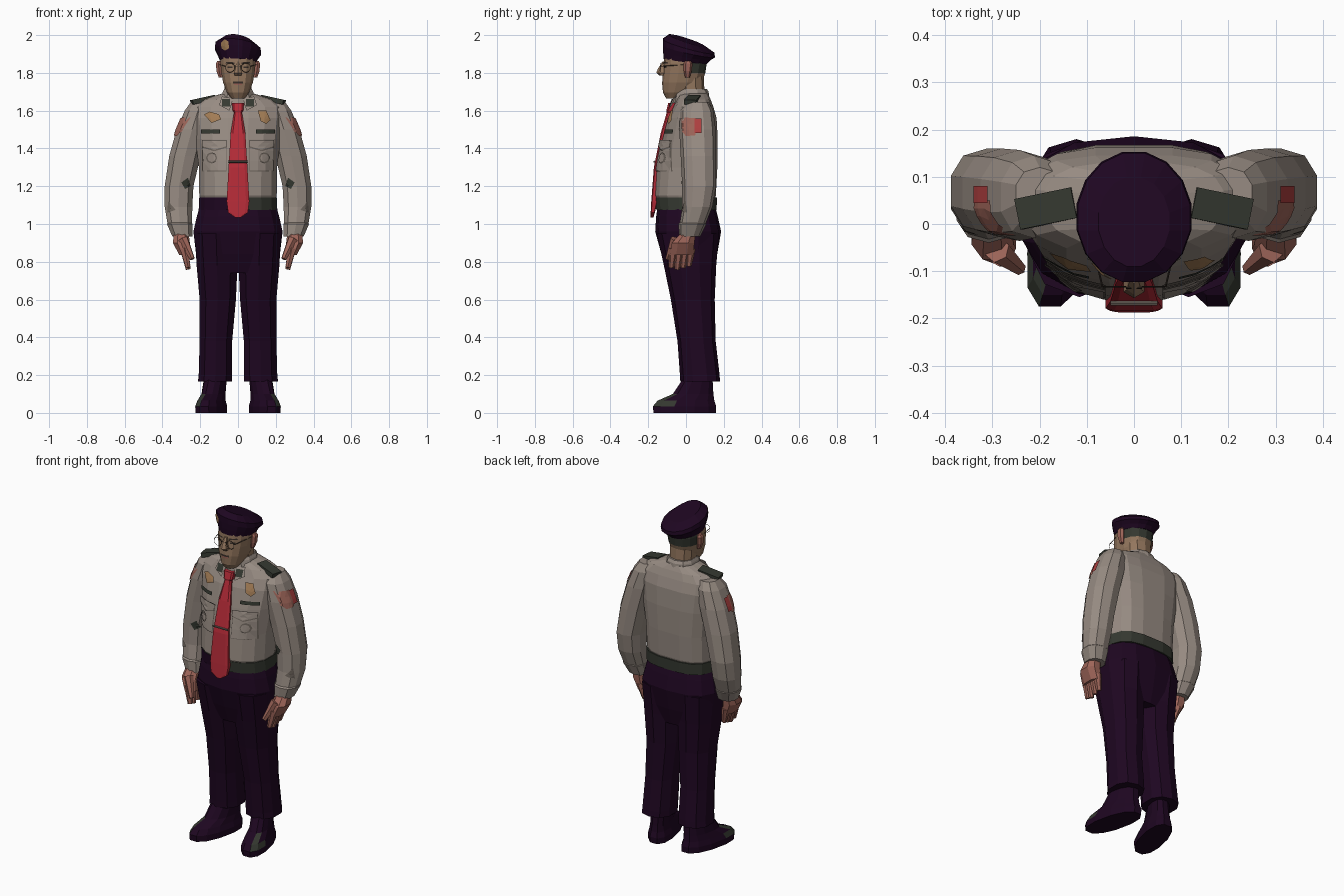
import bpy, bmesh, math
from mathutils import Vector, Matrix
from mathutils.bvhtree import BVHTree

cube = bpy.data.objects.get("Cube")
if cube:
    bpy.data.objects.remove(cube, do_unlink=True)


def material(name, *rgb):
    m = bpy.data.materials.new(name)
    m.use_nodes = True
    m.diffuse_color = (*rgb, 1)
    m.node_tree.nodes["Principled BSDF"].inputs["Base Color"].default_value = (*rgb, 1)
    return m


SHIRT = material("shirt grey", .31, .26, .225)
SEAM = material("seam grey", .15, .125, .105)
CLOTH = material("dark purple cloth", .013, .002, .015)
TIE = material("tie red", .47, .025, .04)
FACE = material("face skin", .29, .18, .11)
HAND = material("hand skin", .34, .13, .1)
BELT = material("dark green grey", .035, .04, .03)
GOLD = material("badge gold", .36, .2, .09)
PATCH = material("patch red", .42, .05, .05)
DARK = material("dark brown", .04, .028, .022)

SIDES = (("right", -1), ("left", 1))


def finish(name, bm, *mats):
    bmesh.ops.recalc_face_normals(bm, faces=bm.faces)
    mesh = bpy.data.meshes.new(name)
    bm.to_mesh(mesh)
    bm.free()
    for m in mats:
        mesh.materials.append(m)
    ob = bpy.data.objects.new(name, mesh)
    bpy.context.scene.collection.objects.link(ob)
    return ob


def loft(name, rings, *mats, s=1, n=12, p=2.3, q=2.3, warp=None, rule=None):
    """Skin level rings given as (centre x, z, half width, front y, back y).
    p and q set how square the back and front halves are."""
    bm = bmesh.new()
    loops = []
    widest = math.cos(math.pi / n)
    deepest = 1 if n % 4 else widest
    for cx, z, rx, front, back in rings:
        loop = []
        for i in range(n):
            a = math.tau * (i + .5) / n
            c, d = math.cos(a) / widest, math.sin(a) / deepest
            e = 2 / (p if d > 0 else q)
            x = cx + rx * math.copysign(abs(c) ** e, c)
            y = (front + back) / 2 + (back - front) / 2 * math.copysign(abs(d) ** e, d)
            co = Vector((x, y, z))
            loop.append(bm.verts.new(warp(co) if warp else co))
        loops.append(loop)
    for low, high in zip(loops, loops[1:]):
        for i in range(n):
            j = (i + 1) % n
            bm.faces.new((low[i], low[j], high[j], high[i]))
    bm.faces.new(loops[0])
    bm.faces.new(loops[-1])
    for v in bm.verts:
        v.co.x *= s
    bmesh.ops.recalc_face_normals(bm, faces=bm.faces)
    if rule:
        for f in bm.faces:
            f.material_index = int(rule(f.calc_center_median(), f.normal))
    return finish(name, bm, *mats)


def bar(name, a, b, r1, r2, mat, sides=6):
    """Tapered rod between two points."""
    a, b = Vector(a), Vector(b)
    bm = bmesh.new()
    place = Matrix.Translation((a + b) / 2) @ (b - a).to_track_quat("Z", "Y").to_matrix().to_4x4()
    bmesh.ops.create_cone(bm, cap_ends=True, segments=sides, radius1=r1, radius2=r2,
                          depth=(b - a).length, matrix=place)
    return finish(name, bm, mat)


def plate(name, target, outline, mat, side=0, lift=.006):
    """Thin plate laid on a part from the front (x, z) or from one side (y, z)."""
    src = bmesh.new()
    src.from_mesh(target.data)
    tree = BVHTree.FromBMesh(src)
    ray = Vector((-side, 0, 0)) if side else Vector((0, 1, 0))
    bm = bmesh.new()
    bm.faces.new([bm.verts.new((0, u, v) if side else (u, 0, v)) for u, v in outline])
    bmesh.ops.triangulate(bm, faces=bm.faces)
    bmesh.ops.subdivide_edges(bm, edges=bm.edges, cuts=2, use_grid_fill=True)
    for v in bm.verts:
        hit = tree.ray_cast(v.co - ray, ray)[0]
        if hit is None:
            hit = tree.find_nearest(v.co - ray * .1)[0]
        v.co = hit - ray * lift
    src.free()
    return finish(name, bm, mat)


def rect(u, v, w, h):
    return [(u - w / 2, v - h / 2), (u + w / 2, v - h / 2), (u + w / 2, v + h / 2), (u - w / 2, v + h / 2)]


def disc(u, v, r, n=8):
    return [(u + r * math.cos(math.tau * i / n), v + r * math.sin(math.tau * i / n)) for i in range(n)]


# Shirt body, belt and trousers
torso = loft("shirt_body", [
    (0, 1.12, .195, -.15, .15), (0, 1.15, .205, -.165, .158), (0, 1.3, .207, -.154, .166),
    (0, 1.45, .226, -.124, .168), (0, 1.56, .24, -.096, .162), (0, 1.62, .24, -.066, .145),
    (0, 1.66, .19, -.05, .13), (0, 1.69, .085, -.04, .115)], SHIRT, n=16, p=3, q=2.2)
loft("belt", [(0, 1.075, .208, -.157, .162), (0, 1.14, .206, -.163, .164)], BELT, CLOTH, n=16, p=3, q=2.2,
     rule=lambda c, nrm: c.y < -.02 and c.x < -.06)
loft("trouser_hips", [
    (0, .74, .19, -.095, .14), (0, .84, .222, -.13, .165), (0, .96, .236, -.163, .186),
    (0, 1.04, .218, -.158, .168), (0, 1.09, .203, -.15, .155)], CLOTH, n=14, p=2.6)
loft("collar", [(0, 1.64, .1, -.075, .125), (0, 1.7, .08, -.062, .12), (0, 1.715, .072, -.05, .11)],
     SHIRT, n=10)

# Tie with knot and clip
loft("tie", [
    (0, 1.035, .015, -.188, -.172), (0, 1.06, .052, -.187, -.165), (0, 1.12, .06, -.184, -.15),
    (0, 1.3, .05, -.17, -.13), (0, 1.48, .039, -.134, -.09), (0, 1.59, .021, -.102, -.05),
    (0, 1.6, .028, -.104, -.05), (0, 1.64, .032, -.094, -.04)], TIE, n=8, p=5, q=5)
bar("tie_clip", (-.05, -.168, 1.33), (.05, -.168, 1.33), .006, .006, SEAM)

# Limbs, shoes and shirt details on both sides
for side, s in SIDES:
    loft(side + "_trouser_leg", [
        (.122, .165, .09, -.03, .18), (.12, .2, .088, -.032, .178), (.117, .38, .086, -.045, .157),
        (.107, .6, .096, -.08, .152), (.111, .78, .108, -.117, .16), (.116, .95, .112, -.155, .175)],
        CLOTH, s=s, n=10)
    loft(side + "_shoe", [
        (.14, 0, .073, -.172, .158), (.14, .035, .073, -.175, .16), (.14, .065, .064, -.15, .15),
        (.138, .1, .056, -.07, .145), (.133, .19, .055, -.01, .14)], CLOTH, BELT, s=s,
        warp=lambda c: Vector((c.x - c.y * .22, c.y, c.z)),
        rule=lambda c, nrm: c.y < -.06 and nrm.z > .2 and abs(c.x) > .185)
    arm = loft(side + "_sleeve", [
        (.295, .94, .05, -.03, .07), (.307, .99, .064, -.035, .1), (.315, 1.09, .073, -.02, .14),
        (.312, 1.2, .076, -.02, .16), (.281, 1.36, .083, -.028, .16), (.243, 1.5, .082, -.036, .157),
        (.212, 1.6, .07, -.03, .145), (.2, 1.645, .05, .005, .12)], SHIRT, s=s, n=10)
    loft(side + "_cuff", [(.295, .935, .053, -.036, .076), (.308, 1.0, .068, -.04, .108),
                          (.31, 1.01, .06, -.03, .1)], SHIRT, s=s, n=10)
    loft(side + "_palm", [(.28, .835, .03, -.085, .038), (.3, .9, .045, -.075, .045),
                          (.3, .96, .038, -.02, .05)], HAND, s=s, n=8)
    for i, name in enumerate(("index", "middle", "ring", "little")):
        y = -.066 + i * .031
        tip = .76 + abs(i - 1) * .009
        bar(f"{side}_{name}_finger", (s * .286, y, .87), (s * .264, y - .012, tip), .024, .014, HAND)
    bar(side + "_thumb", (s * .29, -.055, .92), (s * .242, -.095, .815), .028, .014, HAND)

    # Shoulder strap, sleeve badge and creases
    bm = bmesh.new()
    bmesh.ops.create_cube(bm, size=1, matrix=Matrix.Translation((s * .185, .033, 1.657))
                          @ Matrix.Rotation(s * .22, 4, "Y") @ Matrix.Rotation(-s * .2, 4, "Z")
                          @ Matrix.Diagonal((.125, .066, .026, 1)))
    finish(side + "_shoulder_strap", bm, BELT)
    plate(side + "_sleeve_badge", arm, [(-.025, 1.565), (-.022, 1.49), (.0, 1.465), (.05, 1.47), (.05, 1.56)],
          HAND, s)
    plate(side + "_sleeve_emblem", arm, rect(.063, 1.52, .036, .075), PATCH, s, .01)
    plate(side + "_sleeve_crease", arm, [(s * .25, 1.2), (s * .28, 1.185), (s * .3, 1.22), (s * .265, 1.245)],
          BELT)
    plate(side + "_cuff_crease", arm, [(s * .33, 1.075), (s * .375, 1.06), (s * .37, 1.12)], SEAM)

    # Collar tips, chest pockets and badges
    plate(side + "_collar_tip", torso, [(s * .025, 1.665), (s * .045, 1.6), (s * .1, 1.63), (s * .085, 1.675)],
          SHIRT, lift=.02)
    plate(side + "_collar_pin", torso, rect(s * .063, 1.643, .042, .04), BELT, lift=.026)
    plate(side + "_pocket_edge", torso, rect(s * .125, 1.36, .13, .162), SEAM)
    plate(side + "_pocket", torso, rect(s * .125, 1.36, .122, .152), SHIRT, lift=.01)
    plate(side + "_flap_edge", torso, [(s * .06, 1.44), (s * .06, 1.405), (s * .125, 1.385),
                                       (s * .19, 1.405), (s * .19, 1.44)], SEAM, lift=.013)
    plate(side + "_flap", torso, [(s * .06, 1.445), (s * .06, 1.412), (s * .125, 1.393),
                                  (s * .19, 1.412), (s * .19, 1.445)], SHIRT, lift=.017)
    plate(side + "_pocket_ring", torso, disc(s * .14, 1.35, .03), SEAM, lift=.015)
    plate(side + "_pocket_disc", torso, disc(s * .14, 1.35, .022), SHIRT, lift=.019)
    plate(side + "_name_bar", torso, rect(s * .145, 1.49, .1, .02), BELT, lift=.01)

plate("right_wing_badge", torso, [(-.18, 1.58), (-.14, 1.535), (-.09, 1.555), (-.1, 1.58), (-.15, 1.595)],
      GOLD, lift=.012)
plate("left_shield_badge", torso, [(.105, 1.6), (.12, 1.545), (.15, 1.53), (.172, 1.55), (.15, 1.6)],
      GOLD, lift=.012)

# Head with greying hair behind the ears
loft("neck", [(0, 1.62, .068, -.035, .1), (0, 1.78, .072, -.05, .095)], FACE, n=10)
head = loft("head", [
    (0, 1.665, .035, -.105, -.01), (0, 1.695, .058, -.122, .04), (0, 1.75, .079, -.126, .085),
    (0, 1.8, .088, -.122, .102), (0, 1.85, .093, -.118, .11), (0, 1.9, .09, -.115, .108)],
    FACE, BELT, n=14, rule=lambda c, nrm: c.y > .03 and c.z > 1.79)
loft("nose", [(0, 1.785, .017, -.14, -.1), (0, 1.8, .022, -.157, -.1), (0, 1.82, .015, -.15, -.1),
              (0, 1.86, .009, -.125, -.1)], FACE, n=6)
plate("mouth", head, rect(0, 1.75, .052, .01), DARK, lift=.004)
plate("lower_lip", head, rect(0, 1.74, .042, .01), HAND, lift=.004)
for side, s in SIDES:
    loft(side + "_ear", [(.092, 1.775, .01, -.005, .02), (.1, 1.81, .014, -.012, .03),
                         (.104, 1.85, .013, -.012, .035), (.1, 1.862, .01, -.005, .025)], HAND, s=s, n=6)
    plate(side + "_eye", head, rect(s * .042, 1.83, .028, .009), DARK, lift=.004)
    plate(side + "_eyebrow", head, [(s * .018, 1.848), (s * .066, 1.85), (s * .062, 1.858), (s * .02, 1.856)],
          DARK, lift=.005)
    bpy.ops.mesh.primitive_torus_add(major_segments=10, minor_segments=4, major_radius=.025, minor_radius=.0013,
                                     location=(s * .042, -.133, 1.828), rotation=(math.pi / 2, 0, 0))
    rim = bpy.context.object
    rim.name = side + "_glasses_rim"
    rim.data.materials.append(DARK)
    bar(side + "_glasses_arm", (s * .067, -.133, 1.835), (s * .1, .01, 1.845), .002, .002, DARK, 4)
bar("glasses_bridge", (-.017, -.136, 1.835), (.017, -.136, 1.835), .002, .002, DARK, 4)


# Beret drooping to the back and left
def droop(c):
    c.z -= (.32 * c.y + .16 * c.x) * (c.z - 1.8) / .17
    return c


beret = loft("beret", [
    (0, 1.862, .096, -.118, .112), (0, 1.89, .108, -.121, .128), (0, 1.918, .122, -.123, .153),
    (0, 1.945, .119, -.123, .15), (0, 1.973, .075, -.09, .1)], CLOTH, n=16, p=2, q=2, warp=droop)
plate("beret_badge", beret, [(-.09, 1.96), (-.088, 1.93), (-.068, 1.918), (-.048, 1.93), (-.05, 1.965), (-.07, 1.978)],
      GOLD)
